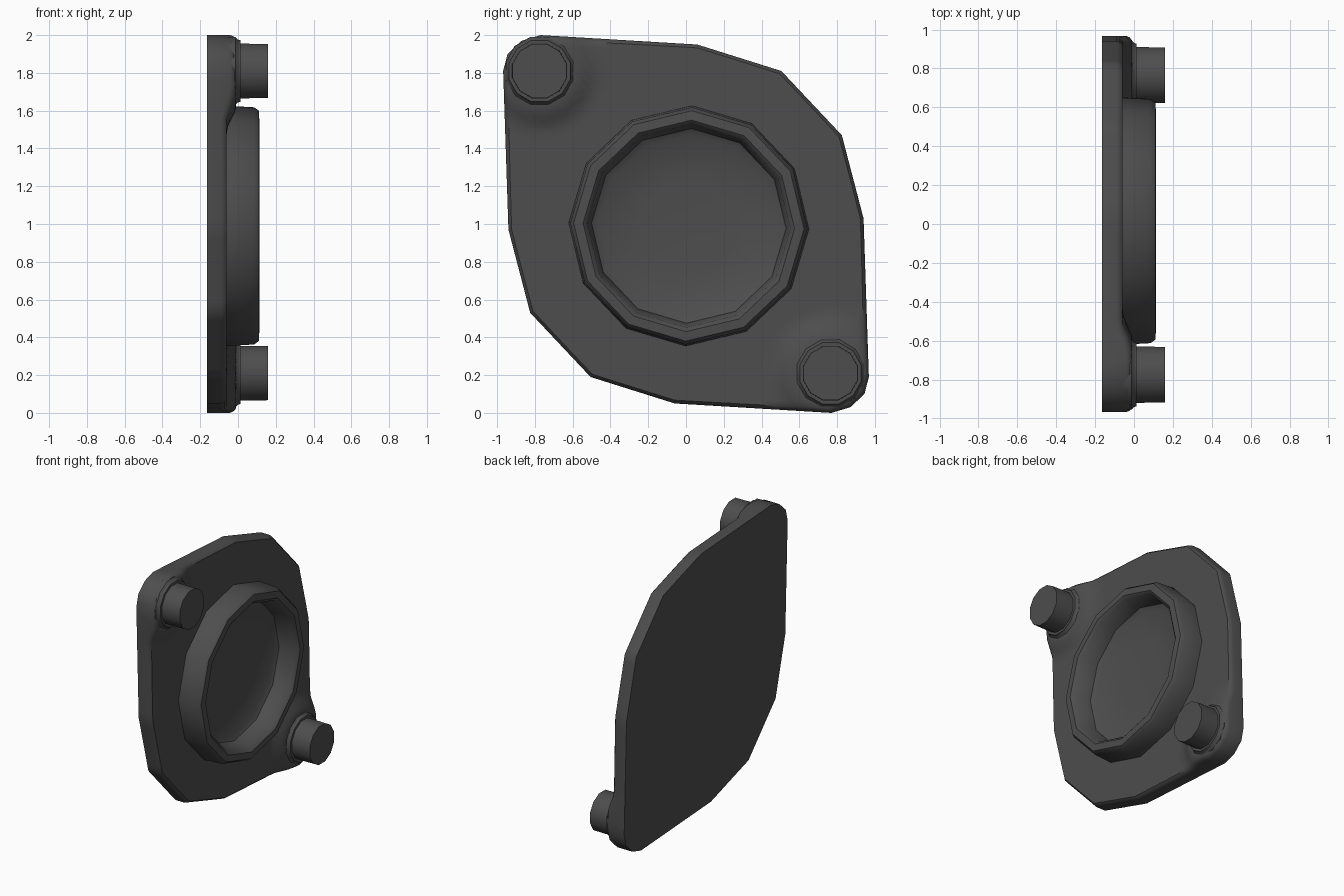
import bpy, bmesh, math
from mathutils import Vector

cube = bpy.data.objects.get("Cube")
if cube:
    bpy.data.objects.remove(cube, do_unlink=True)

grey = bpy.data.materials.new("dark grey")
grey.use_nodes = True
colour = (0.075, 0.075, 0.075, 1)
grey.diffuse_color = colour
bsdf = grey.node_tree.nodes["Principled BSDF"]
bsdf.inputs["Base Color"].default_value = colour
bsdf.inputs["Roughness"].default_value = 0.6


def finish(bm, name, angle=40):
    bmesh.ops.remove_doubles(bm, verts=bm.verts, dist=1e-5)
    bmesh.ops.recalc_face_normals(bm, faces=bm.faces)
    mesh = bpy.data.meshes.new(name)
    bm.to_mesh(mesh)
    bm.free()
    mesh.materials.append(grey)
    ob = bpy.data.objects.new(name, mesh)
    bpy.context.collection.objects.link(ob)
    bpy.ops.object.select_all(action='DESELECT')
    ob.select_set(True)
    bpy.context.view_layer.objects.active = ob
    bpy.ops.object.shade_smooth_by_angle(angle=math.radians(angle))
    return ob


def loft(bm, rings):
    """Bridge closed rings that have equal point counts."""
    rows = [[bm.verts.new(p) for p in ring] for ring in rings]
    n = len(rows[0])
    for a, b in zip(rows, rows[1:]):
        for i in range(n):
            j = (i + 1) % n
            bm.faces.new((a[i], a[j], b[j], b[i]))
    return rows


def revolve(name, profile, y, z, sides=12, turn=0.0):
    """Turn a (radius, x) profile about an axis along x, capping the end."""
    bm = bmesh.new()
    angles = [turn + math.tau * i / sides for i in range(sides)]
    rows = loft(bm, [[(x, y + r * math.cos(a), z + r * math.sin(a)) for a in angles]
                     for r, x in profile])
    bm.faces.new(rows[-1])
    return finish(bm, name)


# Plate outline: half of it, the rest by half-turn symmetry
BACK, FRONT, PAD = -0.165, -0.06, -0.01
half = [(-0.94, 0.97), (-0.968, 1.81), (-0.945, 1.9), (-0.87, 1.97), (-0.77, 2.0),
        (0.06, 1.95), (0.505, 1.81), (0.825, 1.47)]
outline = [Vector(p) for p in half + [(-y, 2 - z) for y, z in half]]
pegs = [Vector((-0.775, 1.81)), Vector((0.765, 0.21))]
centre = Vector((0, 1))

# Resample the long edges so the raised pads can blend in
edge = []
for a, b in zip(outline, outline[1:] + outline[:1]):
    steps = max(1, round((b - a).length / 0.06))
    edge += [a.lerp(b, i / steps) for i in range(steps)]


def height(p):
    d = min((p - peg).length for peg in pegs)
    t = min(1, max(0, (0.32 - d) / 0.13))
    return FRONT + (PAD - FRONT) * t * t * (3 - 2 * t)


def ring_at(t, drop=0.0):
    pts = []
    for p in edge:
        q = p.lerp(centre + (p - centre).normalized() * 0.56, t)
        pts.append((height(q) - drop, q.x, q.y))
    return pts


# Plate: flat back, side wall, rounded rim, and front surface
bm = bmesh.new()
rings = [[(BACK, p.x, p.y) for p in edge],
         ring_at(0, 0.03), ring_at(0.015, 0.012), ring_at(0.045)]
rings += [ring_at(0.045 + 0.955 * i / 16) for i in range(1, 17)]
rows = loft(bm, rings)
bm.faces.new(rows[0])
finish(bm, "mounting_plate")

# Raised ring with a shallow dished floor
revolve("raised_ring",
        [(0.638, -0.09), (0.635, -0.04), (0.628, 0.085), (0.61, 0.11), (0.56, 0.113),
         (0.538, 0.095), (0.515, -0.03), (0.48, -0.05), (0.25, -0.065), (0.05, -0.07)],
        0.015, 0.99, turn=math.radians(-1.5))

# Pegs with stepped collars
for name, p in zip(("upper_peg", "lower_peg"), pegs):
    revolve(name,
            [(0.187, -0.05), (0.185, -0.012), (0.172, 0.0), (0.168, 0.014),
             (0.15, 0.014), (0.148, 0.16)],
            p.x, p.y, turn=math.radians(15))
